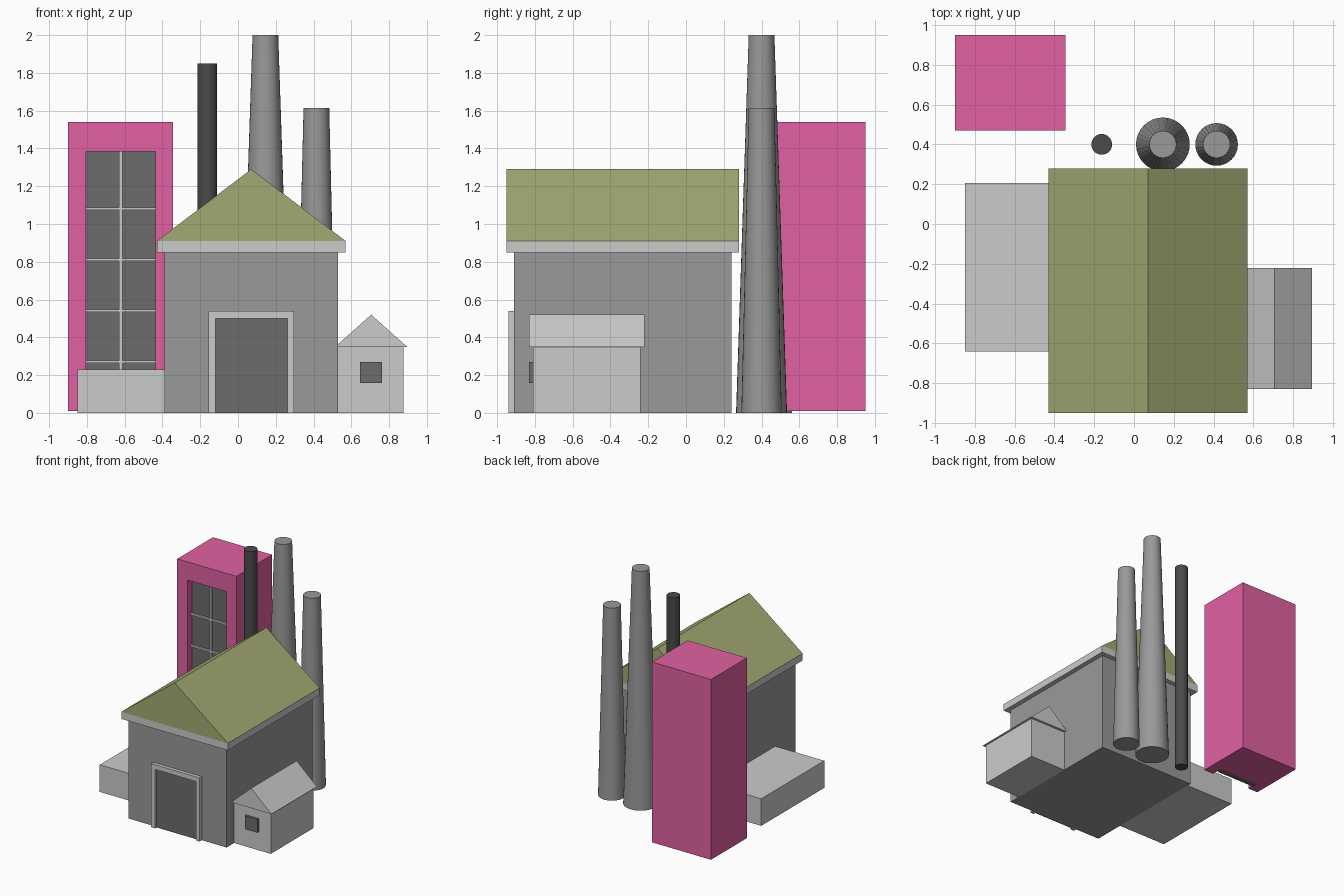
import bpy, bmesh, math

if "Cube" in bpy.data.objects:
    bpy.data.objects.remove(bpy.data.objects["Cube"])


def material(name, rgb):
    m = bpy.data.materials.new(name)
    m.diffuse_color = (*rgb, 1)
    m.use_nodes = True
    m.node_tree.nodes["Principled BSDF"].inputs["Base Color"].default_value = m.diffuse_color
    return m


PINK = material("pink", (0.75, 0.12, 0.36))
OLIVE = material("olive", (0.36, 0.40, 0.17))
DARK = material("dark_grey", (0.15, 0.15, 0.15))
MID = material("mid_grey", (0.32, 0.32, 0.32))
SOOT = material("soot", (0.07, 0.07, 0.07))


def prism(name, profile, y0, y1, mat=None):
    """Extrude an x-z outline from y0 back to y1."""
    bm = bmesh.new()
    face = bm.faces.new([bm.verts.new((x, y0, z)) for x, z in profile])
    ext = bmesh.ops.extrude_face_region(bm, geom=[face])
    moved = [v for v in ext["geom"] if isinstance(v, bmesh.types.BMVert)]
    bmesh.ops.translate(bm, verts=moved, vec=(0, y1 - y0, 0))
    bmesh.ops.recalc_face_normals(bm, faces=bm.faces)
    me = bpy.data.meshes.new(name)
    bm.to_mesh(me)
    bm.free()
    ob = bpy.data.objects.new(name, me)
    bpy.context.collection.objects.link(ob)
    if mat:
        me.materials.append(mat)
    return ob


def box(name, x0, x1, y0, y1, z0, z1, mat=None):
    return prism(name, [(x0, z0), (x1, z0), (x1, z1), (x0, z1)], y0, y1, mat)


def arch(name, x0, x1, ix0, ix1, z0, iz, z1, y0, y1, mat=None):
    """Square frame open at the bottom."""
    return prism(name, [(x0, z0), (ix0, z0), (ix0, iz), (ix1, iz), (ix1, z0),
                        (x1, z0), (x1, z1), (x0, z1)], y0, y1, mat)


def chimney(name, x, r0, r1, h, mat):
    bpy.ops.mesh.primitive_cone_add(vertices=32, radius1=r0, radius2=r1, depth=h,
                                    location=(x, 0.4, h / 2))
    ob = bpy.context.object
    ob.name = name
    ob.data.materials.append(mat)
    bpy.ops.object.shade_smooth_by_angle(angle=math.radians(30))


# Main hall with eaves slab and gable roof
box("hall_walls", -0.39, 0.53, -0.91, 0.24, 0, 0.85, MID)
box("hall_eaves", -0.43, 0.57, -0.95, 0.28, 0.85, 0.91)
prism("hall_roof", [(-0.43, 0.91), (0.57, 0.91), (0.07, 1.29)], -0.95, 0.28, OLIVE)

# Hall door
arch("door_frame", -0.157, 0.297, -0.12, 0.263, 0, 0.50, 0.54, -0.94, -0.91)
box("door_panel", -0.12, 0.263, -0.92, -0.91, 0, 0.50, DARK)

# Small annex on the right
box("annex_walls", 0.53, 0.875, -0.81, -0.24, 0, 0.35)
prism("annex_roof", [(0.515, 0.35), (0.895, 0.35), (0.705, 0.52)], -0.83, -0.22)
box("annex_window", 0.645, 0.763, -0.83, -0.81, 0.157, 0.27, DARK)

# Low block on the left
box("low_block", -0.85, -0.39, -0.64, 0.205, 0, 0.23)

# Tower with tall front window
box("tower_body", -0.90, -0.345, 0.56, 0.95, 0.01, 1.54, PINK)
arch("tower_front_frame", -0.90, -0.345, -0.805, -0.437, 0.01, 1.385, 1.54,
     0.47, 0.56, PINK)
box("tower_glass", -0.805, -0.437, 0.53, 0.56, 0, 1.385, DARK)
box("window_bar_upright", -0.63, -0.612, 0.515, 0.53, 0.01, 1.385)
for i in range(4):
    z = 0.27 * (i + 1)
    box(f"window_bar_{i + 1}", -0.805, -0.437, 0.515, 0.53, z - 0.007, z + 0.008)

# Chimneys
chimney("chimney_thin", -0.162, 0.052, 0.052, 1.85, SOOT)
chimney("chimney_tall", 0.145, 0.135, 0.068, 2.0, MID)
chimney("chimney_short", 0.415, 0.107, 0.068, 1.615, MID)
